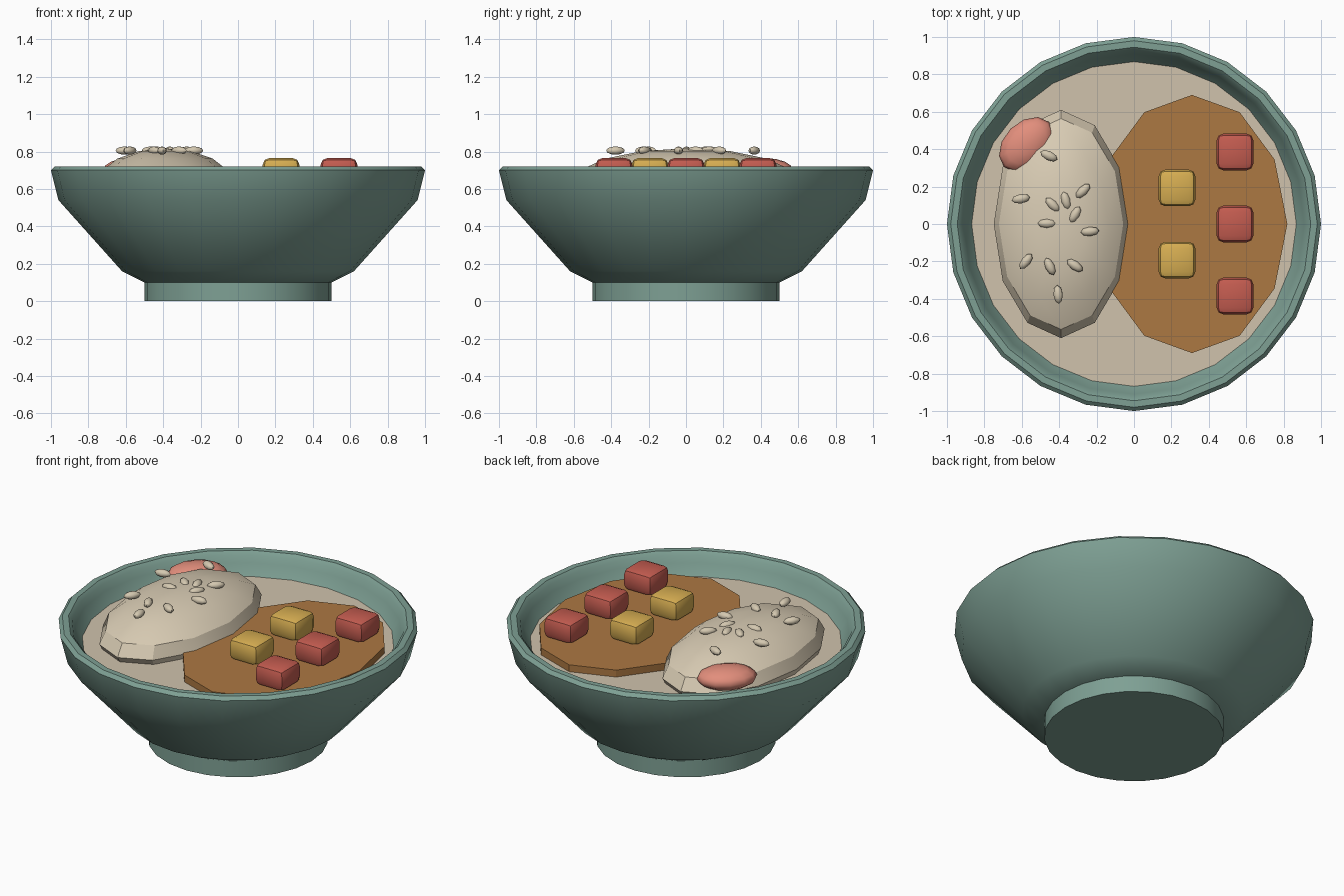
import bpy, bmesh, math
from mathutils import Matrix, Vector

if "Cube" in bpy.data.objects:
    bpy.data.objects.remove(bpy.data.objects["Cube"])


def material(name, rgb):
    m = bpy.data.materials.new(name)
    lin = [(c / 255 / 12.92) if c < 10 else ((c / 255 + 0.055) / 1.055) ** 2.4 for c in rgb]
    m.diffuse_color = (*lin, 1)
    m.use_nodes = True
    m.node_tree.nodes["Principled BSDF"].inputs["Base Color"].default_value = m.diffuse_color
    return m


GLAZE = material("green_glaze", (126, 160, 148))
BROTH = material("pale_broth", (208, 194, 172))
RICE = material("rice_cream", (217, 204, 180))
SAUCE = material("brown_sauce", (172, 120, 66))
RED = material("red_vegetable", (196, 92, 80))
YELLOW = material("yellow_vegetable", (215, 174, 82))
PINK = material("pink_pickle", (226, 142, 124))
SEED = material("seed_cream", (212, 200, 176))


def finish(name, bm, mat, angle=30):
    bmesh.ops.recalc_face_normals(bm, faces=bm.faces)
    me = bpy.data.meshes.new(name)
    bm.to_mesh(me)
    bm.free()
    me.materials.append(mat)
    ob = bpy.data.objects.new(name, me)
    bpy.context.collection.objects.link(ob)
    bpy.ops.object.select_all(action='DESELECT')
    ob.select_set(True)
    bpy.context.view_layer.objects.active = ob
    bpy.ops.object.shade_smooth_by_angle(angle=math.radians(angle))
    return ob


def lathe(name, profile, mat, sides=24, angle=40):
    """Spin an (r, z) profile around z; r = 0 closes at the axis."""
    bm = bmesh.new()
    vs = [bm.verts.new((r, 0, z)) for r, z in profile]
    es = [bm.edges.new(p) for p in zip(vs, vs[1:])]
    bmesh.ops.spin(bm, geom=vs + es, axis=(0, 0, 1), cent=(0, 0, 0),
                   steps=sides, angle=math.tau)
    bmesh.ops.remove_doubles(bm, verts=bm.verts, dist=1e-4)
    return finish(name, bm, mat, angle)


def disc(name, loc, size, height, sides, mat):
    bm = bmesh.new()
    bmesh.ops.create_cone(bm, cap_ends=True, segments=sides, radius1=1, radius2=1, depth=1)
    bmesh.ops.transform(bm, verts=bm.verts, matrix=Matrix.Translation(loc)
                        @ Matrix.Diagonal((*size, height, 1)))
    return finish(name, bm, mat)


def ellipsoid(name, loc, size, turn, mat, u=12, v=8, angle=30):
    bm = bmesh.new()
    bmesh.ops.create_uvsphere(bm, u_segments=u, v_segments=v, radius=1)
    bmesh.ops.transform(bm, verts=bm.verts, matrix=Matrix.Translation(loc)
                        @ Matrix.Rotation(math.radians(turn), 4, 'Z')
                        @ Matrix.Diagonal((*size, 1)))
    return finish(name, bm, mat, angle)


def cube(name, loc, size, mat):
    bm = bmesh.new()
    bmesh.ops.create_cube(bm, size=1)
    bmesh.ops.transform(bm, verts=bm.verts, matrix=Matrix.Translation(loc)
                        @ Matrix.Diagonal((*size, 1)))
    bmesh.ops.bevel(bm, geom=bm.edges[:], offset=0.035, segments=2, profile=0.5,
                    affect='EDGES')
    return finish(name, bm, mat, 35)


# Bowl shell with rolled rim, and its foot
lathe("bowl", [(0, 0.1), (0.5, 0.1), (0.62, 0.16), (0.96, 0.54), (1.0, 0.70), (0.98, 0.72),
               (0.945, 0.72), (0.925, 0.70), (0.91, 0.66), (0.86, 0.58), (0.56, 0.24),
               (0, 0.2)], GLAZE)
disc("bowl_foot", (0, 0, 0.05), (0.5, 0.5), 0.1, 24, GLAZE)

# Broth and sauce pool
disc("broth", (0, 0, 0.57), (0.868, 0.868), 0.05, 24, BROTH)
disc("sauce_pool", (0.31, 0, 0.61), (0.51, 0.69), 0.055, 12, SAUCE)

# Rice mound and pickle
ellipsoid("rice_mound", (-0.39, 0, 0.63), (0.36, 0.61, 0.187), 0, RICE)
ellipsoid("pickle", (-0.575, 0.425, 0.70), (0.17, 0.12, 0.065), 45, PINK, 12, 8, 60)

# Diced vegetables
for i, y in enumerate((-0.385, 0, 0.385)):
    cube(f"red_cube_{i + 1}", (0.54, y, 0.70), (0.196, 0.196, 0.13), RED)
for i, y in enumerate((-0.193, 0.193)):
    cube(f"yellow_cube_{i + 1}", (0.23, y, 0.70), (0.196, 0.196, 0.13), YELLOW)

# Seeds scattered on the rice: x, y, turn
seeds = [(-0.455, 0.365, -25), (-0.605, 0.135, 10), (-0.435, 0.103, -45), (-0.365, 0.125, -75),
         (-0.273, 0.177, 45), (-0.316, 0.05, 60), (-0.465, 0.003, 0), (-0.236, -0.04, 5),
         (-0.578, -0.2, 52), (-0.45, -0.227, -65), (-0.316, -0.222, -35), (-0.406, -0.377, -85)]
for i, (x, y, turn) in enumerate(seeds):
    ellipsoid(f"seed_{i + 1}", (x, y, 0.805), (0.05, 0.025, 0.022), turn, SEED, 8, 6, 60)
